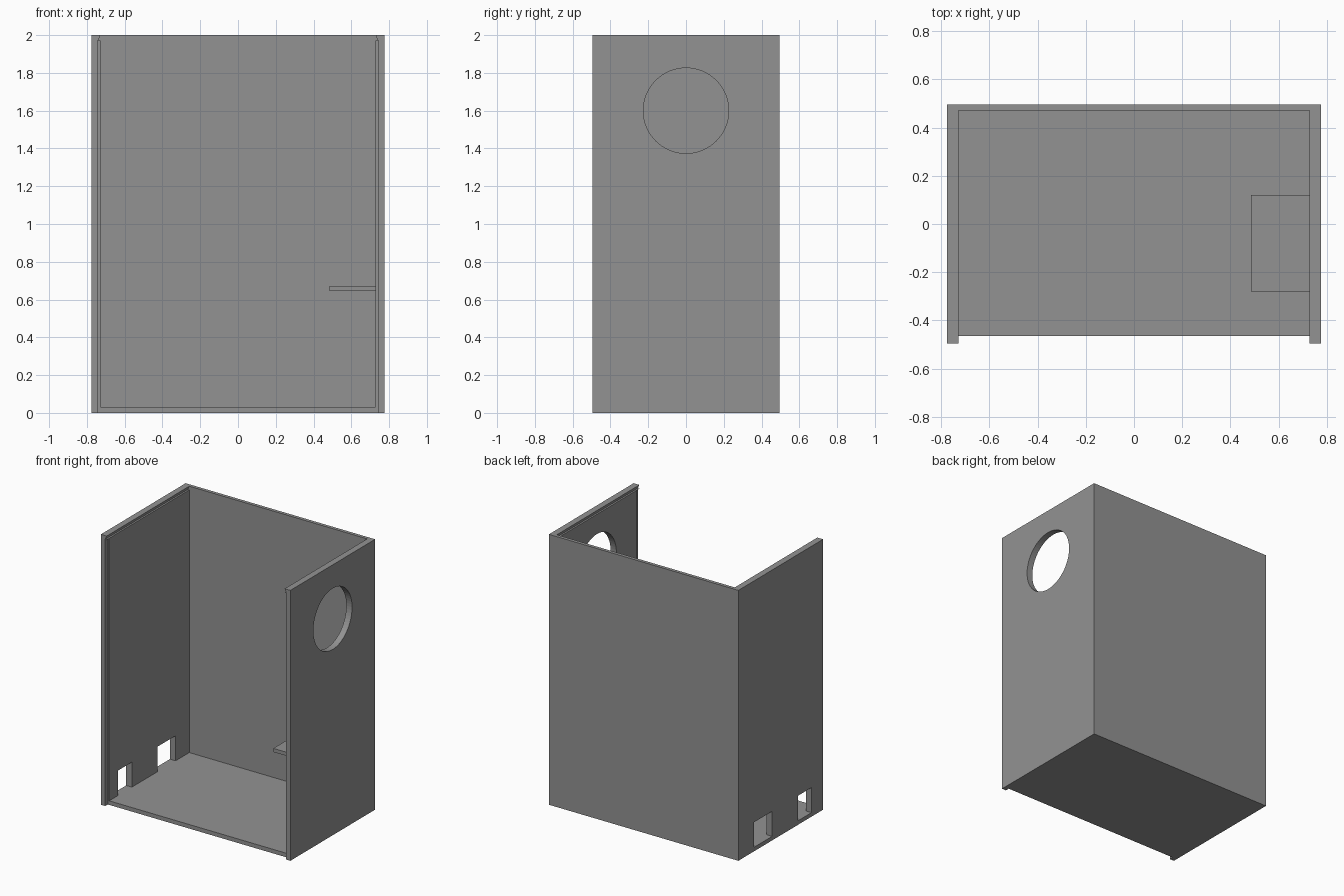
import bpy, bmesh, math
from mathutils import Matrix, Vector

if "Cube" in bpy.data.objects:
    bpy.data.objects.remove(bpy.data.objects["Cube"])

grey = bpy.data.materials.new("grey")
grey.diffuse_color = (0.29, 0.29, 0.29, 1)
grey.use_nodes = True
grey.node_tree.nodes["Principled BSDF"].inputs["Base Color"].default_value = grey.diffuse_color


def add_object(name, bm):
    bmesh.ops.recalc_face_normals(bm, faces=bm.faces)
    mesh = bpy.data.meshes.new(name)
    bm.to_mesh(mesh)
    bm.free()
    mesh.materials.append(grey)
    obj = bpy.data.objects.new(name, mesh)
    bpy.context.collection.objects.link(obj)
    return obj


def box(name, x0, x1, y0, y1, z0, z1):
    bm = bmesh.new()
    size = Matrix.Diagonal((x1 - x0, y1 - y0, z1 - z0, 1))
    centre = Vector((x0 + x1, y0 + y1, z0 + z1)) / 2
    bmesh.ops.create_cube(bm, size=1, matrix=Matrix.Translation(centre) @ size)
    return add_object(name, bm)


def prism(name, outline, y0, y1):
    """Extrude an x-z outline along y."""
    bm = bmesh.new()
    face = bm.faces.new([bm.verts.new((x, y0, z)) for x, z in outline])
    new = bmesh.ops.extrude_face_region(bm, geom=[face])["geom"]
    bmesh.ops.translate(bm, vec=(0, y1 - y0, 0),
                        verts=[v for v in new if isinstance(v, bmesh.types.BMVert)])
    return add_object(name, bm)


def cut(target, cutter):
    mod = target.modifiers.new(cutter.name, 'BOOLEAN')
    mod.operation = 'DIFFERENCE'
    mod.solver = 'EXACT'
    mod.object = cutter
    cutter.hide_render = True
    cutter.hide_viewport = True


# Case body: floor, back wall and two side walls
case = box("case", -0.775, 0.775, -0.495, 0.495, 0, 2)
cut(case, box("cavity_cutter", -0.728, 0.728, -1, 0.47, 0.03, 3))

# Rebate for the front panel
cut(case, box("front_rebate_cutter", -0.74, 0.74, -1.1, -0.465, -1, 1.972))

# Undercut slot for the sliding lid
half = [(0.741, 1.972), (0.728, 2.0), (0.728, 2.5)]
slot = half + [(-x, z) for x, z in reversed(half)]
cut(case, prism("lid_slot_cutter", slot, -1.2, 0.47))

# Two openings low in the left wall
for i, (y0, y1) in enumerate([(0.10, 0.31), (-0.36, -0.20)]):
    cut(case, box(f"opening_cutter_{i}", -1, -0.6, y0, y1, 0.03, 0.215))

# Round hole in the right wall
bm = bmesh.new()
bmesh.ops.create_cone(bm, cap_ends=True, segments=64, radius1=0.226, radius2=0.226, depth=0.4,
                      matrix=Matrix.Translation((0.75, 0, 1.6)) @ Matrix.Rotation(math.pi / 2, 4, 'Y'))
cut(case, add_object("round_hole_cutter", bm))

# Small shelf on the inside of the right wall
box("shelf", 0.485, 0.73, -0.28, 0.12, 0.645, 0.672)
